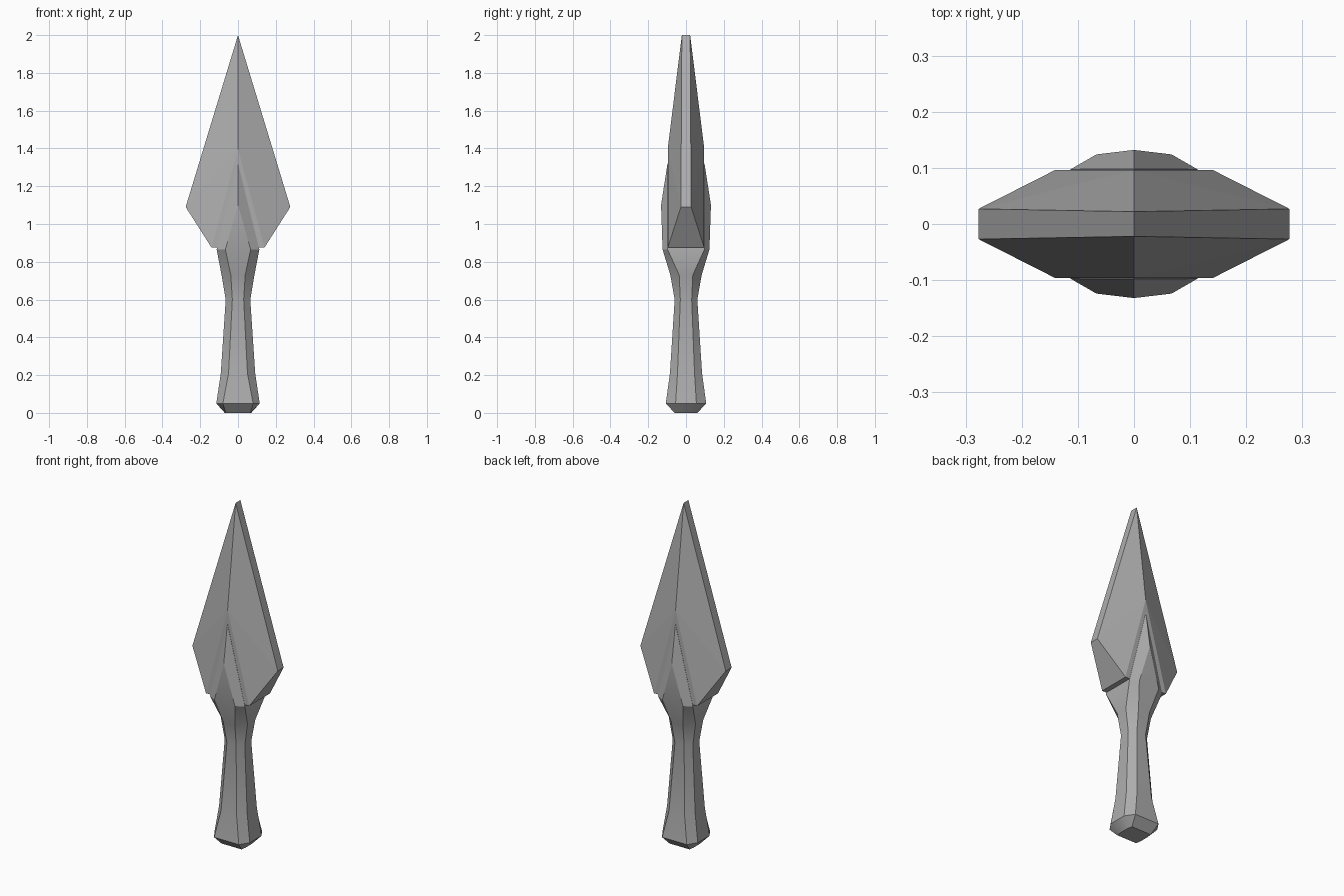
import bpy, bmesh, math

if "Cube" in bpy.data.objects:
    bpy.data.objects.remove(bpy.data.objects["Cube"])

steel = bpy.data.materials.new("grey_metal")
steel.diffuse_color = (0.42, 0.42, 0.42, 1)
steel.use_nodes = True
steel.node_tree.nodes["Principled BSDF"].inputs["Base Color"].default_value = steel.diffuse_color


def finish(bm, name, smooth=False):
    bmesh.ops.recalc_face_normals(bm, faces=bm.faces[:])
    mesh = bpy.data.meshes.new(name)
    bm.to_mesh(mesh)
    bm.free()
    mesh.materials.append(steel)
    obj = bpy.data.objects.new(name, mesh)
    bpy.context.collection.objects.link(obj)
    if smooth:
        bpy.ops.object.select_all(action='DESELECT')
        obj.select_set(True)
        bpy.context.view_layer.objects.active = obj
        bpy.ops.object.shade_smooth_by_angle(angle=math.radians(29))
    return obj


def hull(bm, points):
    """Convex solid through points mirrored in x and y."""
    pts = {(sx * x, sy * y, z) for x, y, z in points for sx in (1, -1) for sy in (1, -1)}
    verts = [bm.verts.new(p) for p in sorted(pts)]
    bmesh.ops.convex_hull(bm, input=verts)
    bmesh.ops.dissolve_limit(bm, angle_limit=0.01, verts=bm.verts[:], edges=bm.edges[:])


def ring(bm, z, fx, fy, sx, sy):
    """Octagon: front facet half width fx at depth fy, side facet half width sy at sx."""
    pts = [(fx, -fy), (sx, -sy), (sx, sy), (fx, fy),
           (-fx, fy), (-sx, sy), (-sx, -sy), (-fx, -fy)]
    return [bm.verts.new((x, y, z)) for x, y in pts]


# Blade: faceted leaf with blunt edges, central ridge and flat lower web
bm = bmesh.new()
hull(bm, [(0, 0.022, 2.0), (0, 0.0965, 1.40), (0.277, 0.027, 1.09), (0.14, 0.0965, 0.875)])
finish(bm, "blade")

# Socket: octagonal shaft flaring towards both ends
profile = [(0.00, 0.065, 0.06, 0.07, 0.03),
           (0.05, 0.080, 0.107, 0.115, 0.055),
           (0.21, 0.050, 0.085, 0.091, 0.045),
           (0.60, 0.030, 0.060, 0.065, 0.030),
           (0.73, 0.038, 0.083, 0.087, 0.036),
           (0.865, 0.067, 0.124, 0.113, 0.0975)]
bm = bmesh.new()
rings = [ring(bm, *p) for p in profile]
for a, b in zip(rings, rings[1:]):
    for i in range(8):
        j = (i + 1) % 8
        bm.faces.new((a[i], a[j], b[j], b[i]))
bm.faces.new(rings[0][::-1])

# Socket point: tapers up over both faces of the blade
f0, s0, s1, f1, f2, s2, s3, f3 = rings[-1]
peak, tip = {}, {}
for s in (-1, 1):
    peak[s] = bm.verts.new((0, s * 0.132, 1.10))
    tip[s] = bm.verts.new((0, s * 0.098, 1.32))
for s, fr, sr, fl, sl in ((-1, f0, s0, f3, s3), (1, f1, s1, f2, s2)):
    bm.faces.new((fl, fr, peak[s]))
    bm.faces.new((fr, sr, tip[s], peak[s]))
    bm.faces.new((fl, sl, tip[s], peak[s]))
bm.faces.new((s0, s1, tip[1], tip[-1]))
bm.faces.new((s3, s2, tip[1], tip[-1]))
finish(bm, "socket", smooth=True)
